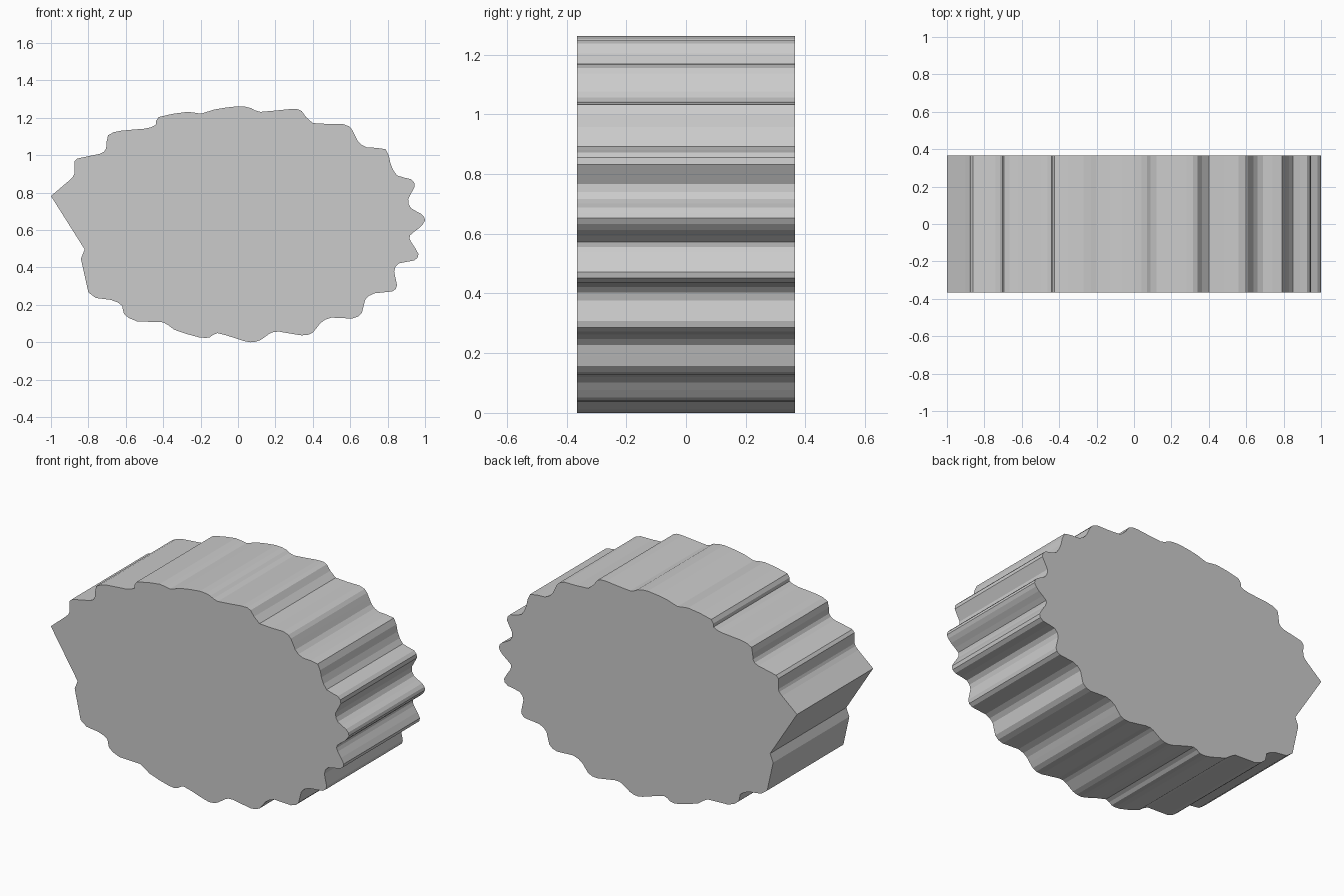
import bpy, bmesh
from mathutils import Vector

HALF_DEPTH = 0.365

# Scalloped outline seen from the front (x, z), clockwise from the left tip
OUTLINE = [
    (-1, .785), (-.90, .87), (-.875, .905), (-.875, .95), (-.86, .985), (-.74, 1.01),
    (-.705, 1.04), (-.695, 1.11), (-.62, 1.135), (-.50, 1.145), (-.44, 1.165),
    (-.425, 1.207), (-.27, 1.235), (-.20, 1.225), (-.13, 1.247), (0, 1.265),
    (.07, 1.255), (.12, 1.235), (.28, 1.25), (.34, 1.24), (.40, 1.175),
    (.56, 1.17), (.61, 1.14), (.64, 1.08), (.69, 1.045), (.79, 1.035),
    (.815, .96), (.85, .895), (.925, .875), (.945, .835), (.91, .77),
    (.925, .72), (.98, .69), (1, .655), (.97, .615), (.92, .575),
    (.925, .54), (.965, .475), (.94, .44), (.86, .425), (.835, .38),
    (.85, .31), (.825, .275), (.73, .265), (.68, .23), (.662, .16),
    (.61, .13), (.5, .135), (.44, .105), (.40, .055), (.34, .04),
    (.22, .06), (.17, .05), (.12, .015), (.065, .003), (0, .02),
    (-.11, .052), (-.15, .03), (-.21, .03), (-.34, .07), (-.40, .11),
    (-.54, .115), (-.61, .155), (-.62, .2), (-.68, .23), (-.76, .24),
    (-.80, .27), (-.84, .45), (-.82, .50),
]


def rounded(points, first, last):
    """Add one curve midpoint per span; spans outside first..last stay straight."""
    result = []
    n = len(points)
    for i in range(n):
        a, b, c, d = (Vector(points[(i + k) % n]) for k in (-1, 0, 1, 2))
        result.append(b)
        if first <= i < last:
            result.append((b + c) * 0.5625 - (a + d) * 0.0625)
    return result


# Solid scalloped disc: extrude the outline from front to back
profile = rounded(OUTLINE, 1, 65)
bottom = min(p.y for p in profile)
bm = bmesh.new()
front = bm.faces.new([bm.verts.new((p.x, -HALF_DEPTH, p.y - bottom)) for p in profile])
extruded = bmesh.ops.extrude_face_region(bm, geom=[front], use_keep_orig=True)
back = [v for v in extruded["geom"] if isinstance(v, bmesh.types.BMVert)]
bmesh.ops.translate(bm, verts=back, vec=(0, 2 * HALF_DEPTH, 0))
bmesh.ops.recalc_face_normals(bm, faces=bm.faces)

mesh = bpy.data.meshes.new("scalloped_block")
bm.to_mesh(mesh)
bm.free()
block = bpy.data.objects.new("scalloped_block", mesh)
bpy.context.collection.objects.link(block)
